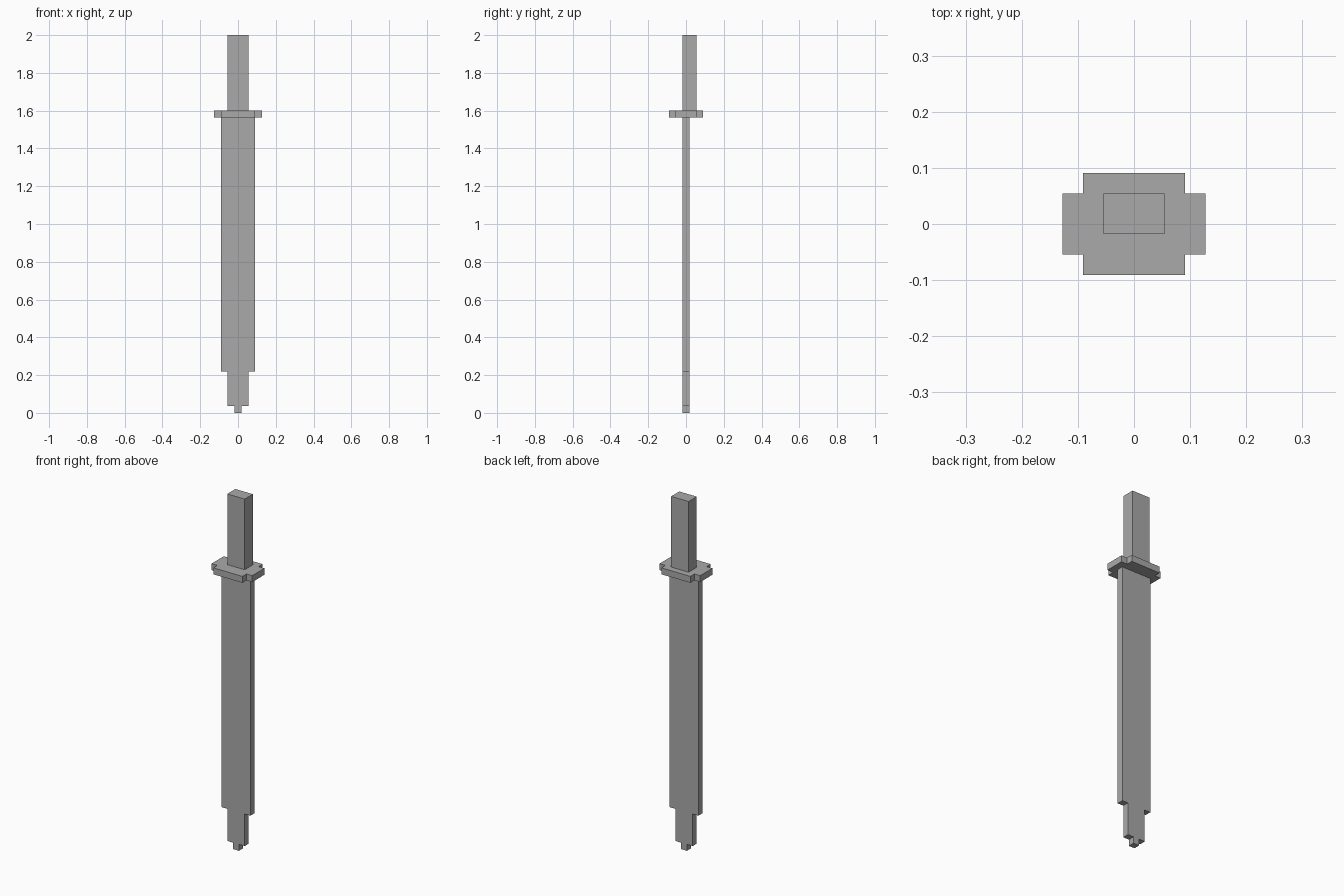
import bpy
import bmesh
from mathutils import Vector

cube = bpy.data.objects.get("Cube")
if cube:
    bpy.data.objects.remove(cube, do_unlink=True)

U = 2 / 55  # one grid unit of the blocky design

grey = bpy.data.materials.new("plain grey")
grey.use_nodes = True
colour = (0.4, 0.4, 0.4, 1)
grey.diffuse_color = colour
grey.node_tree.nodes["Principled BSDF"].inputs["Base Color"].default_value = colour


def prism(name, half_outline, origin, across, push):
    """Mirror a half outline in x, then extrude the flat face along push."""
    outline = half_outline + [(-x, h) for x, h in reversed(half_outline)]
    bm = bmesh.new()
    verts = [bm.verts.new((origin + Vector((x, 0, 0)) + across * h) * U)
             for x, h in outline]
    face = bm.faces.new(verts)
    extruded = bmesh.ops.extrude_face_region(bm, geom=[face])["geom"]
    moved = [g for g in extruded if isinstance(g, bmesh.types.BMVert)]
    bmesh.ops.translate(bm, verts=moved, vec=push * U)
    bmesh.ops.recalc_face_normals(bm, faces=bm.faces)
    mesh = bpy.data.meshes.new(name)
    bm.to_mesh(mesh)
    bm.free()
    mesh.materials.append(grey)
    obj = bpy.data.objects.new(name, mesh)
    bpy.context.collection.objects.link(obj)
    return obj


Y, Z = Vector((0, 1, 0)), Vector((0, 0, 1))

# Thin blade that steps down to a narrow tip
prism("blade", [(0.5, 0), (0.5, 1), (1.5, 1), (1.5, 6), (2.5, 6), (2.5, 43)],
      Y * -0.5, Z, Y)

# Guard plate with notched corners
prism("guard", [(2.5, -2.5), (2.5, -1.5), (3.5, -1.5),
                (3.5, 1.5), (2.5, 1.5), (2.5, 2.5)],
      Z * 43, Y, Z)

# Handle, set towards the back of the guard
prism("handle", [(1.5, -0.5), (1.5, 1.5)], Z * 44, Y, Z * 11)
